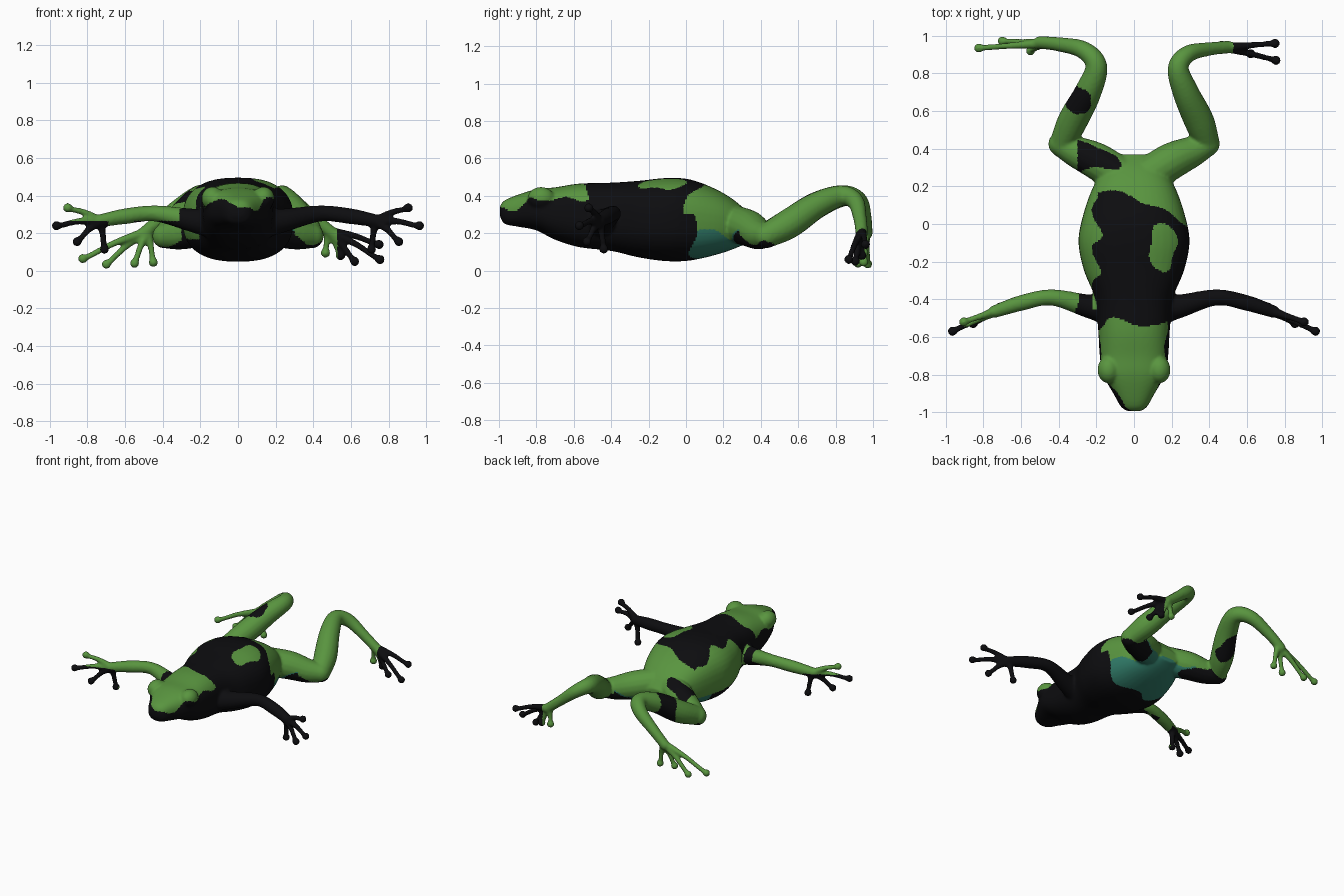
import bpy, bmesh, math
from mathutils import Vector

if "Cube" in bpy.data.objects:
    bpy.data.objects.remove(bpy.data.objects["Cube"])

bm = bmesh.new()


def smooth_path(pts, steps):
    """Catmull-Rom through tuples of any length."""
    p = [Vector(q) for q in pts]
    p = [2 * p[0] - p[1]] + p + [2 * p[-1] - p[-2]]
    out = []
    for i in range(1, len(p) - 2):
        a, b, c, d = p[i - 1:i + 3]
        for s in range(steps):
            t = s / steps
            out.append(0.5 * (2 * b + (c - a) * t + (2 * a - 5 * b + 4 * c - d) * t * t
                              + (3 * b - a - 3 * c + d) * t ** 3))
    return out + [p[-2]]


def loft(rings):
    rows = [[bm.verts.new(v) for v in r] for r in rings]
    n = len(rows[0])
    for a, b in zip(rows, rows[1:]):
        for i in range(n):
            bm.faces.new((a[i], a[(i + 1) % n], b[(i + 1) % n], b[i]))
    bm.faces.new(rows[0])
    bm.faces.new(rows[-1][::-1])


def ball(c, r, squash=(1, 1, 1)):
    vs = bmesh.ops.create_icosphere(bm, subdivisions=3, radius=r)["verts"]
    for v in vs:
        v.co = Vector(c) + Vector([a * b for a, b in zip(v.co, squash)])


def limb(pts, steps=6):
    """Round tube through (x, y, z, radius) points with ball ends."""
    path = smooth_path(pts, steps)
    pos = [q.xyz for q in path]
    d = (pos[1] - pos[0]).normalized()
    side = d.orthogonal().normalized()
    rings = []
    for i, q in enumerate(path):
        nd = (pos[min(i + 1, len(pos) - 1)] - pos[max(i - 1, 0)]).normalized()
        side = d.rotation_difference(nd) @ side
        d = nd
        up = d.cross(side)
        rings.append([pos[i] + q.w * (math.cos(a) * side + math.sin(a) * up)
                      for a in (k * math.tau / 16 for k in range(16))])
    loft(rings)
    ball(pos[0], path[0].w)
    ball(pos[-1], path[-1].w)


def digits(base, tips, r=0.018):
    """Thin fingers with round pads, slightly arched."""
    b = Vector(base)
    for t in tips:
        t = Vector(t)
        m = b.lerp(t, 0.5) + Vector((0, 0, 0.012))
        limb([(*b, r * 1.5), (*m, r), (*b.lerp(t, 0.88), r * 0.9), (*t, r)])
        ball(t, 0.026)


# torso and head: y, half width, bottom, top
body = [(-0.995, 0.035, 0.29, 0.345), (-0.97, 0.07, 0.25, 0.375), (-0.9, 0.11, 0.235, 0.405),
        (-0.8, 0.165, 0.215, 0.435), (-0.7, 0.182, 0.165, 0.445), (-0.57, 0.19, 0.125, 0.465),
        (-0.4, 0.205, 0.105, 0.47), (-0.25, 0.265, 0.07, 0.48), (-0.1, 0.295, 0.05, 0.495),
        (0.03, 0.275, 0.055, 0.485), (0.18, 0.225, 0.09, 0.425), (0.29, 0.16, 0.13, 0.35),
        (0.37, 0.08, 0.17, 0.26)]
rings = []
for y, w, lo, hi in smooth_path(body, 5):
    ring = []
    for k in range(40):
        c, s = math.cos(k * math.tau / 40), math.sin(k * math.tau / 40)
        ring.append((w * math.copysign(abs(c) ** 0.8, c), y,
                     (lo + hi) / 2 + (hi - lo) / 2 * math.copysign(abs(s) ** 0.8, s)))
    rings.append(ring)
loft(rings)

for s in (-1, 1):
    # eye bumps
    ball((0.135 * s, -0.775, 0.385), 0.066, (0.9, 1.1, 0.95))
    # arms and hands
    limb([(0.12 * s, -0.46, 0.25, 0.085), (0.25 * s, -0.435, 0.27, 0.062),
          (0.44 * s, -0.39, 0.305, 0.043), (0.6 * s, -0.42, 0.29, 0.042),
          (0.74 * s, -0.465, 0.265, 0.034)])
    digits((0.73 * s, -0.462, 0.262), [(0.905 * s, -0.52, 0.335), (0.965 * s, -0.57, 0.24),
                                       (0.855 * s, -0.53, 0.155), (0.71 * s, -0.44, 0.115)])
    # thighs
    limb([(0.08 * s, 0.26, 0.25, 0.1), (0.2 * s, 0.335, 0.225, 0.098),
          (0.31 * s, 0.385, 0.195, 0.083), (0.39 * s, 0.425, 0.185, 0.066)])

# shins and feet, posed slightly differently on each side
limb([(0.39, 0.43, 0.185, 0.066), (0.345, 0.55, 0.25, 0.08), (0.275, 0.7, 0.35, 0.07),
      (0.235, 0.83, 0.4, 0.056), (0.29, 0.905, 0.37, 0.046), (0.4, 0.93, 0.28, 0.036),
      (0.5, 0.94, 0.2, 0.034)])
digits((0.48, 0.94, 0.21), [(0.465, 0.95, 0.095), (0.545, 0.94, 0.08), (0.62, 0.905, 0.05),
                            (0.755, 0.87, 0.06), (0.75, 0.96, 0.14)])
limb([(-0.385, 0.42, 0.185, 0.066), (-0.325, 0.55, 0.25, 0.08), (-0.245, 0.7, 0.35, 0.072),
      (-0.2, 0.84, 0.4, 0.058), (-0.27, 0.925, 0.37, 0.048), (-0.4, 0.955, 0.28, 0.038),
      (-0.5, 0.965, 0.2, 0.034)])
digits((-0.48, 0.96, 0.21), [(-0.45, 0.95, 0.045), (-0.55, 0.92, 0.04), (-0.7, 0.972, 0.035),
                             (-0.825, 0.935, 0.065)])

# merge everything into one continuous skin
bmesh.ops.recalc_face_normals(bm, faces=bm.faces)
mesh = bpy.data.meshes.new("frog_skin")
bm.to_mesh(mesh)
bm.free()
frog = bpy.data.objects.new("frog_skin", mesh)
bpy.context.collection.objects.link(frog)
rem = frog.modifiers.new("merge", "REMESH")
rem.mode = "VOXEL"
rem.voxel_size = 0.009
sm = frog.modifiers.new("soften", "SMOOTH")
sm.factor, sm.iterations = 0.5, 6
skin = bpy.data.meshes.new_from_object(frog.evaluated_get(bpy.context.evaluated_depsgraph_get()))
frog.modifiers.clear()
frog.data = skin

# skin colours
skin.materials.clear()
for name, col in (("green", (0.1, 0.3, 0.05, 1)), ("black", (0.004, 0.004, 0.005, 1)),
                  ("teal", (0.03, 0.2, 0.14, 1))):
    m = bpy.data.materials.new(name)
    m.diffuse_color = col
    m.use_nodes = True
    m.node_tree.nodes["Principled BSDF"].inputs["Base Color"].default_value = m.diffuse_color
    skin.materials.append(m)
GREEN, BLACK, TEAL = 0, 1, 2


def colour(p):
    w = 0.02 * math.sin(23 * p.x + 9 * p.z) + 0.015 * math.sin(31 * p.y + 17 * p.x)
    x, y, z = p.x, p.y, p.z
    if abs(x) > 0.22 and -0.62 < y < -0.34:                      # arms
        if x > 0:
            return BLACK
        return BLACK if x > -0.32 + w or z < 0.265 and (x < -0.69 or x > -0.55) else GREEN
    if y < -0.53 + w:                                            # head
        return GREEN if z > 0.33 + 0.2 * abs(x) + w else BLACK
    if y > 0.46 or abs(x) > 0.3:                                 # lower legs
        if x > 0.53 or (Vector((x + 0.27, y - 0.67)).length < 0.075 + w and x < -0.23):
            return BLACK
        return BLACK if z < 0.16 + w and y < 0.47 else GREEN
    if Vector(((x + 0.22) / 1.5, y - 0.35)).length < 0.075 + w:  # left thigh patch
        return BLACK
    if Vector((x - 0.15, (y + 0.12) / 1.3)).length < 0.07 + w and z > 0.3:
        return GREEN
    if x < -0.19 + w and y > -0.45 and z > 0.17:                 # left flank
        return GREEN
    edge = 0.17 - 0.6 * max(0, x) + w if z > 0.3 else 0.04 + w
    if y < edge:
        return BLACK
    if abs(x) > 0.18 and z < 0.18 + w and y > 0.25:
        return BLACK
    return TEAL if z < 0.19 + w else GREEN


for f in skin.polygons:
    f.use_smooth = True
    f.material_index = colour(f.center)
